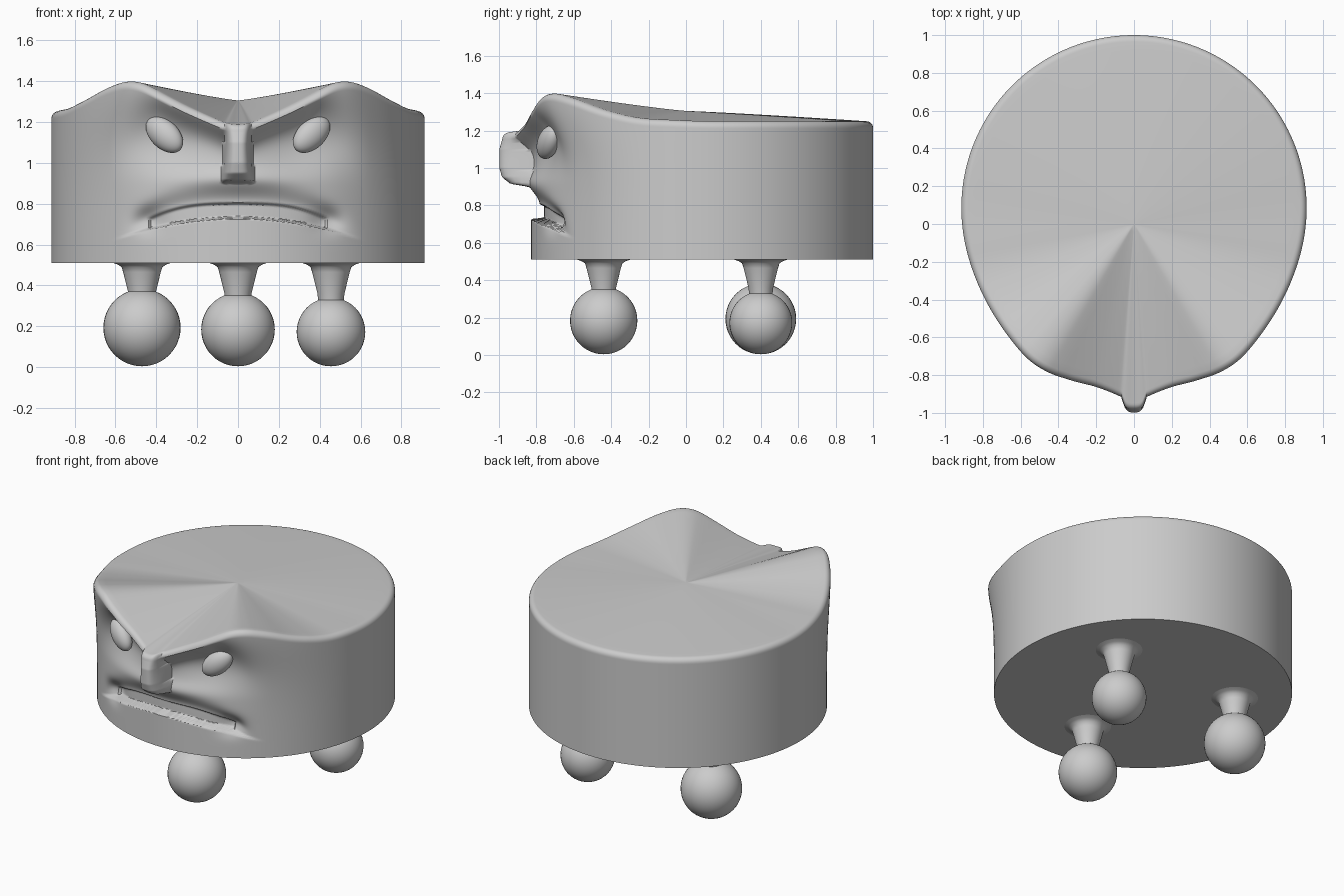
import bpy, bmesh
from math import sin, cos, pi, exp, radians, degrees, hypot

if "Cube" in bpy.data.objects:
    bpy.data.objects.remove(bpy.data.objects["Cube"])

R, CY, Z0 = 0.914, 0.086, 0.51


def lerp(table, v):
    for (a, b), (c, d) in zip(table, table[1:]):
        if v <= c:
            return b + (d - b) * max(0, (v - a) / (c - a))
    return table[-1][1]


def soft(table, v, w):
    return sum(lerp(table, abs(v + w * k / 4)) for k in range(-4, 5)) / 9


def step(a, b, v):
    t = min(1, max(0, (v - a) / (b - a)))
    return t * t * (3 - 2 * t)


def bump(v, c, w):
    return exp(-((v - c) / w) ** 2)


# Rim height by angle from the front, and how far the brow juts out by x
RIM = [(0, 1.17), (10, 1.235), (20, 1.305), (29, 1.375), (35, 1.41), (45, 1.375),
       (55, 1.315), (68, 1.265), (90, 1.25), (180, 1.25)]
BROW = [(0, .15), (.08, .115), (.2, .09), (.4, .085), (.56, .085), (.7, .045), (.88, 0), (1, 0)]
NOSE = [(.9, .02), (.915, .11), (.95, .155), (1.0, .17), (1.1, .17), (1.17, .15), (1.3, .14)]


# Forward displacement of the face
def face(a, z, rim):
    w = .085 + .2 * step(.35, .65, a)
    d = soft(BROW, a, .04) * bump(rim - z, 0, w)
    d -= .055 * bump(a, .3, .21) * bump(z, 1.09, .15)
    d += .02 * bump(a, 0, .3) * bump(z, .92, .05)
    # mouth groove and recessed upper lip
    q = a / .43
    zb, zt = .728 - .055 * q * q, .805 - .075 * q ** 3
    side = 1 - step(.36, .62, a)
    if z > zb:
        d -= .045 * side * bump(max(0, z - zt), 0, .07) * step(zb, zb + .008, z)
    d -= .03 * bump(a, .44, .07) * bump(z, .72, .06)
    inside = step(zb - .003, zb + .006, z) * (1 - step(zt - .012, zt + .003, z))
    d -= .025 * inside * (1 - step(.42, .44, a))
    # nose
    if z > .9:
        half = .062 + .018 * (1.15 - z) / .22
        if a < half:
            n = lerp(NOSE, z)
            d = max(d, d + (n - d) * (1 - (a / half) ** 3.5) ** .6)
    return d


def finish(bm, name):
    bmesh.ops.recalc_face_normals(bm, faces=bm.faces)
    me = bpy.data.meshes.new(name)
    bm.to_mesh(me)
    bm.free()
    ob = bpy.data.objects.new(name, me)
    bpy.context.collection.objects.link(ob)
    bpy.ops.object.select_all(action='DESELECT')
    ob.select_set(True)
    bpy.context.view_layer.objects.active = ob
    bpy.ops.object.shade_smooth_by_angle(angle=radians(50))
    return ob


def bridge(bm, cols):
    n = len(cols)
    for i in range(n):
        p, q = cols[i], cols[(i + 1) % n]
        for j in range(len(p) - 1):
            bm.faces.new((p[j], q[j], q[j + 1], p[j + 1]))


# Body: columns running up the side, over the rim and in to the centre
bm = bmesh.new()
N, M, B, T = 150, 115, 6, 22
centre = bm.verts.new((0, 0, 1.305))
cols = []
for i in range(-N, N):
    t = abs(i) / N
    th = pi * (.4 * t + .6 * t * t) * (1 if i >= 0 else -1)
    rim = soft(RIM, degrees(th), 5)
    x, yc = R * sin(th), CY - R * cos(th)
    rb = .035
    col = []

    def front(z):
        return yc - (face(abs(x), z, rim) if cos(th) > 0 else 0)

    for j in range(M + 1):
        z = Z0 + (rim - rb - Z0) * j / M
        col.append(bm.verts.new((x, front(z), z)))
    y = front(rim - rb)
    L = hypot(x, y)
    for j in range(1, B + 1):
        g = j / B * pi / 2
        k = 1 - rb * (1 - cos(g)) / L
        col.append(bm.verts.new((x * k, y * k, rim - rb + rb * sin(g))))
    k0 = 1 - rb / L
    for j in range(1, T):
        s = 1 - j / T
        col.append(bm.verts.new((x * k0 * s, y * k0 * s, 1.305 + (rim - 1.305) * s ** 1.15)))
    cols.append(col)
bridge(bm, cols)
for i in range(2 * N):
    bm.faces.new((cols[i][-1], cols[(i + 1) % (2 * N)][-1], centre))
bm.faces.new([c[0] for c in cols])
finish(bm, "body")


def ball(name, loc, scale, rot=(0, 0, 0)):
    bm = bmesh.new()
    bmesh.ops.create_uvsphere(bm, u_segments=40, v_segments=24, radius=1)
    ob = finish(bm, name)
    ob.location, ob.scale, ob.rotation_euler = loc, scale, rot


# Slanted eyes
for s, side in ((1, "right"), (-1, "left")):
    ball("eye_" + side, (.36 * s, -.735, 1.138), (.112, .055, .07),
         (0, -radians(40) * s, radians(24) * s))

# Three legs: flared neck plus ball foot
for name, x, y, r in (("front", 0, -.44, .18), ("back_left", -.47, .4, .189),
                      ("back_right", .455, .4, .168)):
    bm = bmesh.new()
    prof = [(.15, .512), (.12, .503), (.1, .49), (.092, .465), (.066, .36), (.06, .3)]
    rings = [[bm.verts.new((x + p * cos(2 * pi * k / 40), y + p * sin(2 * pi * k / 40), z))
              for p, z in prof] for k in range(40)]
    bridge(bm, rings)
    finish(bm, "leg_" + name)
    ball("foot_" + name, (x, y, r + .004), (r, r, r))
